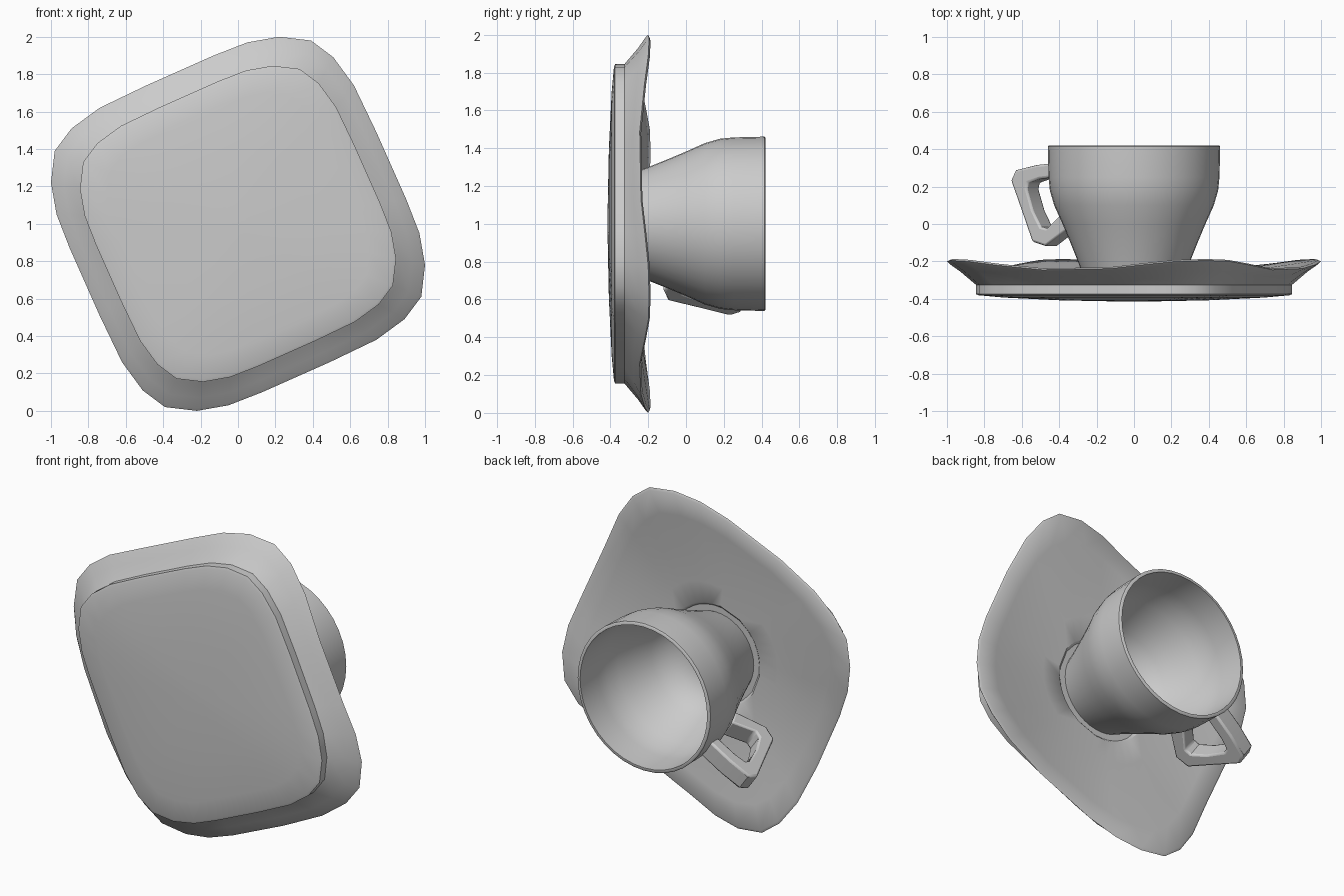
import bpy, bmesh, math
from mathutils import Vector

cube = bpy.data.objects.get("Cube")
if cube:
    bpy.data.objects.remove(cube, do_unlink=True)

MID = 1.0  # height of the shared axis, which runs along y

china = bpy.data.materials.new("grey_china")
china.use_nodes = True
china.diffuse_color = (0.6, 0.6, 0.6, 1)
china.node_tree.nodes["Principled BSDF"].inputs["Base Color"].default_value = (0.6, 0.6, 0.6, 1)


def loft(name, rings, cap_start=False, cap_end=False, angle=40):
    """Skin a series of closed rings that share a point count."""
    bm = bmesh.new()
    loops = [[bm.verts.new(p) for p in ring] for ring in rings]
    n = len(loops[0])
    for a, b in zip(loops, loops[1:]):
        for i in range(n):
            j = (i + 1) % n
            bm.faces.new((a[i], a[j], b[j], b[i]))
    if cap_start:
        bm.faces.new(loops[0])
    if cap_end:
        bm.faces.new(loops[-1])
    bmesh.ops.recalc_face_normals(bm, faces=bm.faces)
    mesh = bpy.data.meshes.new(name)
    bm.to_mesh(mesh)
    bm.free()
    mesh.materials.append(china)
    obj = bpy.data.objects.new(name, mesh)
    bpy.context.collection.objects.link(obj)
    bpy.ops.object.select_all(action="DESELECT")
    obj.select_set(True)
    bpy.context.view_layer.objects.active = obj
    bpy.ops.object.shade_smooth_by_angle(angle=math.radians(angle))
    return obj


# Saucer outline: one corner, turned four times
corner = [(0.22, 1.0), (0.39, 0.98), (0.51, 0.89), (0.62, 0.74),
          (0.74, 0.49), (0.90, 0.13), (0.97, -0.05)]
outline = []
for turn in range(4):
    outline += corner
    corner = [(z, -x) for x, z in corner]


def saucer_ring(scale, y, wave=0.0, roundness=0.0):
    """Scaled outline; wave lowers the sides, roundness blends to a circle."""
    ring = []
    for x, z in outline:
        r = math.hypot(x, z)
        dip = max(0.0, min(1.0, (1.04 - r) / 0.15))
        k = scale * ((1 - roundness) + roundness / r)
        ring.append((x * k, y - wave * dip, MID + z * k))
    return ring


# Saucer: domed underside, foot, flared rim, then the upper dish
loft("saucer", [
    saucer_ring(0.05, -0.415, 0, 1),
    saucer_ring(0.40, -0.408, 0, 0.5),
    saucer_ring(0.70, -0.393),
    saucer_ring(0.83, -0.381),
    saucer_ring(0.845, -0.375),
    saucer_ring(0.845, -0.325),
    saucer_ring(0.86, -0.312, 0.005),
    saucer_ring(0.93, -0.25, 0.03),
    saucer_ring(0.985, -0.21, 0.045),
    saucer_ring(1.0, -0.195, 0.05),
    saucer_ring(0.985, -0.187, 0.05),
    saucer_ring(0.85, -0.21, 0.04, 0.1),
    saucer_ring(0.65, -0.242, 0.02, 0.35),
    saucer_ring(0.45, -0.268, 0.005, 0.75),
    saucer_ring(0.32, -0.278, 0, 1),
    saucer_ring(0.305, -0.292, 0, 1),
    saucer_ring(0.05, -0.295, 0, 1),
], cap_start=True, cap_end=True)


def circle(r, y, sides=40):
    steps = [math.tau * i / sides for i in range(sides)]
    return [(r * math.cos(a), y, MID + r * math.sin(a)) for a in steps]


# Cup: outer wall up to the lip, then the inner wall down to the floor
cup_profile = [(0.03, -0.294), (0.265, -0.294), (0.30, -0.2), (0.34, -0.1), (0.382, 0.0),
               (0.427, 0.1), (0.45, 0.18), (0.457, 0.25), (0.461, 0.415), (0.455, 0.42),
               (0.441, 0.42), (0.437, 0.25), (0.428, 0.18), (0.403, 0.1),
               (0.36, 0.0), (0.31, -0.1), (0.25, -0.19), (0.15, -0.23), (0.03, -0.24)]
loft("cup", [circle(r, y) for r, y in cup_profile], cap_start=True, cap_end=True)

# Handle: a squared strap with matching outer and inner edges (radius, y)
outer = [(0.445, 0.33), (0.60, 0.315), (0.735, 0.288), (0.765, 0.235), (0.69, 0.06),
         (0.625, -0.095), (0.54, -0.118), (0.37, -0.01)]
inner = [(0.445, 0.255), (0.58, 0.24), (0.65, 0.22), (0.66, 0.185), (0.62, 0.07),
         (0.57, -0.015), (0.53, -0.025), (0.41, 0.075)]
lean = math.radians(215)
along = Vector((math.cos(lean), 0, math.sin(lean)))
across = Vector((-math.sin(lean), 0, math.cos(lean)))


def strap_point(point, side):
    r, y = point
    return along * r + across * side + Vector((0, y, MID))


HALF = 0.06
handle = loft("handle", [
    [strap_point(o, -HALF), strap_point(o, HALF), strap_point(i, HALF), strap_point(i, -HALF)]
    for o, i in zip(outer, inner)], cap_start=True, cap_end=True, angle=45)
bevel = handle.modifiers.new("soft_edges", "BEVEL")
bevel.width = 0.012
bevel.segments = 2
bevel.limit_method = "ANGLE"
bevel.angle_limit = math.radians(50)
